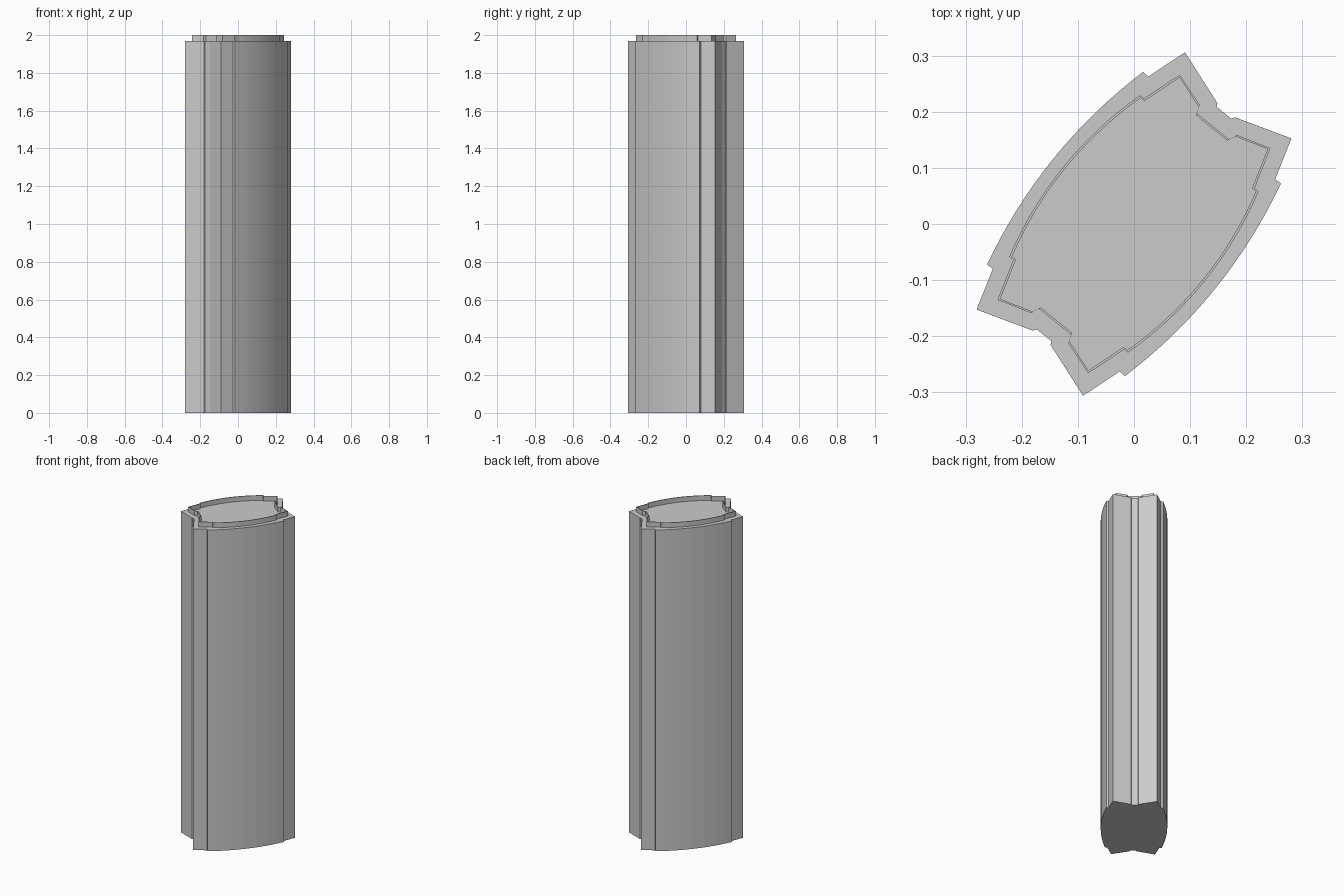
import bpy, bmesh, math

if "Cube" in bpy.data.objects:
    bpy.data.objects.remove(bpy.data.objects["Cube"])

AXIS = math.radians(51)   # direction of the long axis of the cross-section
BODY_TOP = 1.97
TOP = 2.0


def profile(apex, shoulder_u, corner, scale=(1, 1), steps=8):
    """Full cross-section from one quarter: a bowed side, then a notched end."""
    edge_v = corner[0][1]
    quarter = []
    for i in range(steps):
        t = i / steps
        quarter.append((shoulder_u * t, apex - (apex - edge_v) * t * t))
    quarter += corner
    half = quarter + [(u, -v) for u, v in reversed(quarter)]
    half.pop()
    half.append((0, -apex))
    half.pop()
    # the two ends are half-turn copies of each other
    loop = half + [(-u, -v) for u, v in half]
    c, s = math.cos(AXIS), math.sin(AXIS)
    pts = []
    for u, v in loop:
        u, v = u * scale[0], v * scale[1]
        pts.append((u * c - v * s, u * s + v * c))
    return pts


def finish(bm, name):
    bmesh.ops.recalc_face_normals(bm, faces=bm.faces[:])
    mesh = bpy.data.meshes.new(name)
    bm.to_mesh(mesh)
    bm.free()
    obj = bpy.data.objects.new(name, mesh)
    bpy.context.collection.objects.link(obj)
    return obj


def ring(bm, pts, z):
    return [bm.verts.new((x, y, z)) for x, y in pts]


def bridge(bm, a, b):
    n = len(a)
    for i in range(n):
        j = (i + 1) % n
        bm.faces.new((a[i], a[j], b[j], b[i]))


# Column body
outer = profile(0.185, 0.221, [(0.221, 0.158), (0.220, 0.1455), (0.295, 0.122),
                               (0.261, 0.020), (0.255, 0.017)])
bm = bmesh.new()
low, high = ring(bm, outer, 0), ring(bm, outer, BODY_TOP)
bridge(bm, low, high)
bm.faces.new(low)
bm.faces.new(high)
finish(bm, "column_body")

# Thin raised rim on the top
rim_args = (0.162, 0.185, [(0.185, 0.136), (0.185, 0.127), (0.258, 0.104),
                           (0.239, 0.043), (0.224, 0.037)])
rim_out = profile(*rim_args)
rim_in = profile(*rim_args, scale=(0.983, 0.973))
bm = bmesh.new()
rings = [ring(bm, rim_out, BODY_TOP), ring(bm, rim_out, TOP),
         ring(bm, rim_in, TOP), ring(bm, rim_in, BODY_TOP)]
for a, b in zip(rings, rings[1:]):
    bridge(bm, a, b)
finish(bm, "top_rim")
